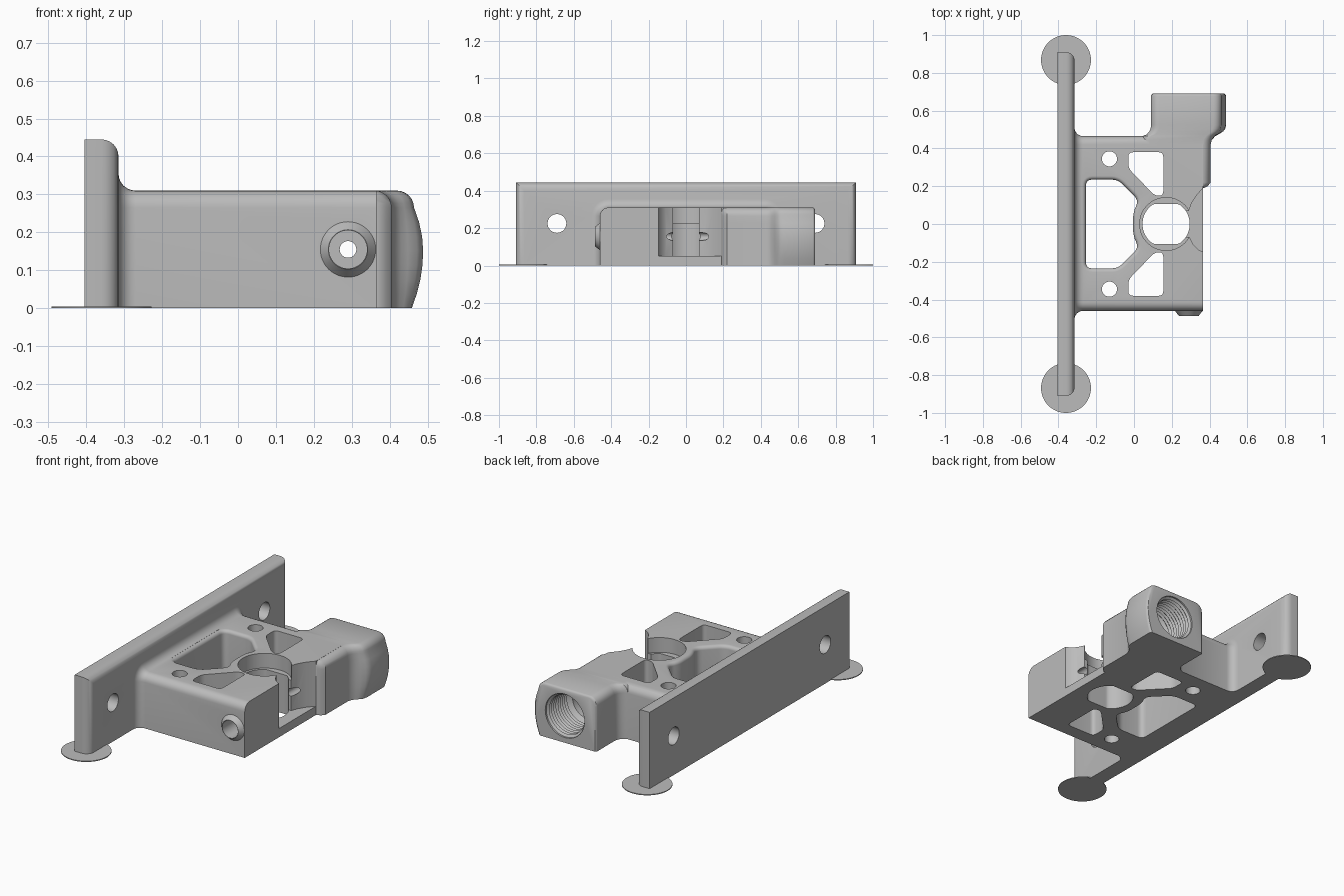
import bpy, bmesh
from math import sin, cos, pi
from mathutils import Vector

if "Cube" in bpy.data.objects:
    bpy.data.objects.remove(bpy.data.objects["Cube"], do_unlink=True)

grey = bpy.data.materials.new("plain_grey")
grey.use_nodes = True
grey.diffuse_color = (0.5, 0.5, 0.5, 1)
grey.node_tree.nodes["Principled BSDF"].inputs["Base Color"].default_value = (0.5, 0.5, 0.5, 1)

QUARTER = [pi / 2 * i / 6 for i in range(7)]


def finish(name, bm):
    bmesh.ops.recalc_face_normals(bm, faces=bm.faces)
    me = bpy.data.meshes.new(name)
    bm.to_mesh(me)
    bm.free()
    me.materials.append(grey)
    ob = bpy.data.objects.new(name, me)
    bpy.context.collection.objects.link(ob)
    return ob


def loft(name, rings):
    """Skin a row of equal-length closed rings and cap both ends."""
    bm = bmesh.new()
    rows = [[bm.verts.new(p) for p in ring] for ring in rings]
    n = len(rows[0])
    for a, b in zip(rows, rows[1:]):
        for i in range(n):
            j = (i + 1) % n
            bm.faces.new((a[i], a[j], b[j], b[i]))
    bm.faces.new(rows[0])
    bm.faces.new(rows[-1])
    return finish(name, bm)


def turned(name, profile, origin, axis, n=48):
    """Round solid: profile is (distance along axis, radius)."""
    o, ax = Vector(origin), Vector(axis)
    u = ax.orthogonal().normalized()
    v = ax.cross(u)
    return loft(name, [[o + ax * t + (u * cos(2 * pi * i / n) + v * sin(2 * pi * i / n)) * r
                        for i in range(n)] for t, r in profile])


def rounded(points, r, n=5):
    """Soften every corner of a polygon."""
    out, pts = [], [Vector(p) for p in points]
    for i, p in enumerate(pts):
        a, b = pts[i - 1] - p, pts[(i + 1) % len(pts)] - p
        a = p + a.normalized() * min(r, a.length * 0.45)
        b = p + b.normalized() * min(r, b.length * 0.45)
        for k in range(n + 1):
            t = k / n
            out.append(a * (1 - t) ** 2 + p * 2 * t * (1 - t) + b * t * t)
    return out


def grown(pts, d):
    """Offset a counter-clockwise outline outward."""
    out = []
    for i, p in enumerate(pts):
        e = pts[(i + 1) % len(pts)] - pts[i - 1]
        out.append(p + Vector((e.y, -e.x)).normalized() * d)
    return out


def prism(name, pts, levels):
    return loft(name, [[(p[0], p[1], z) for p in grown(pts, d)] for z, d in levels])


def combine(target, tool, operation):
    mod = target.modifiers.new("combine", 'BOOLEAN')
    mod.operation, mod.object, mod.solver = operation, tool, 'EXACT'
    bpy.context.view_layer.objects.active = target
    bpy.ops.object.modifier_apply(modifier=mod.name)
    bpy.data.objects.remove(tool, do_unlink=True)


# Mounting plate, rounded around its outer face
bm = bmesh.new()
bmesh.ops.create_cube(bm, size=1)
for v in bm.verts:
    v.co = (-0.36 + v.co.x * 0.09, v.co.y * 1.82, 0.2225 + v.co.z * 0.445)
rim = [e for e in bm.edges if all(v.co.x > -0.35 for v in e.verts)
       and any(v.co.z > 0.1 for v in e.verts)]
bmesh.ops.bevel(bm, geom=rim, offset=0.045, segments=6, profile=0.5, affect='EDGES')
bracket = finish("bracket", bm)


# Main body with a flared fillet where it meets the plate
def body_ring(x, d):
    w, h, r = 0.4625 + d, 0.31 + d, 0.045 + d
    side = [(x, w - r + r * cos(a), h - r + r * sin(a)) for a in QUARTER]
    arch = [(x, w, 0)] + side + [(x, -y, z) for _, y, z in reversed(side)] + [(x, -w, 0)]
    return [(px, y + 0.0025, z) for px, y, z in arch]


f = 0.045
rings = [body_ring(-0.34, f)] + [body_ring(-0.315 + f * (1 - cos(a)), f * (1 - sin(a)))
                                 for a in QUARTER] + [body_ring(0.365, 0)]
combine(bracket, loft("body", rings), 'UNION')


# Neck and threaded end block with a bulged side
def block_ring(y, xl, xr, bulge, inset=0):
    top, r = 0.31 - inset, 0.045
    pts = [(xl + r - r * cos(a), y, top - r + r * sin(a)) for a in QUARTER]
    pts += [(xr - bulge * 0.8 - r + r * sin(a), y, top - r + r * cos(a)) for a in QUARTER]
    for i in range(1, 8):
        z = (top - r) * (1 - i / 7)
        pts.append((xr - bulge * ((z - 0.15) / 0.15) ** 2 * (1 if z < 0.15 else 1.36), y, z))
    return pts + [(xl, y, 0)]


sections = [(0.19, 0.04, 0.37, 0), (0.2, 0.04, 0.39, 0), (0.22, 0.04, 0.405, 0),
            (0.42, 0.04, 0.405, 0), (0.445, 0.04, 0.412, 0), (0.465, 0.045, 0.43, 0.005),
            (0.475, 0.068, 0.448, 0.012), (0.49, 0.081, 0.472, 0.022),
            (0.505, 0.088, 0.483, 0.028), (0.525, 0.09, 0.488, 0.03), (0.678, 0.09, 0.488, 0.03),
            (0.685, 0.092, 0.485, 0.03, 0.003), (0.69, 0.098, 0.478, 0.03, 0.01)]
combine(bracket, loft("end_block", [block_ring(*s) for s in sections]), 'UNION')

# Tapered boss on the front
combine(bracket, turned("boss", [(0, 0.073), (0.03, 0.073), (0.057, 0.052)],
                        (0.29, -0.43, 0.155), (0, -1, 0)), 'UNION')

# Weight-saving windows with softened top rims
soft = [(-0.1, 0)] + [(0.29 + 0.02 * sin(a), 0.02 * (1 - cos(a))) for a in QUARTER] + [(0.4, 0.02)]
half = [(-0.255, -0.235), (-0.085, -0.235), (0.025, -0.125), (-0.005, -0.06)]
main = half + [(x, -y) for x, y in reversed(half)]
combine(bracket, prism("main_window", rounded(main, 0.035), soft), 'DIFFERENCE')
corner = [(-0.03, -0.38), (0.155, -0.38), (0.155, -0.15), (0.11, -0.15), (-0.03, -0.295)]
mirrored = [(x, -y) for x, y in reversed(corner)]
for pts in (corner, mirrored):
    combine(bracket, prism("corner_window", rounded(pts, 0.025), [(-0.1, 0), (0.4, 0)]), 'DIFFERENCE')

# Central bore: flat-sided below, round counterbore above
oval = [Vector((0.17 + 0.125 * cos(t), max(-0.105, min(0.105, 0.125 * sin(t)))))
        for t in (2 * pi * i / 64 for i in range(64))]
combine(bracket, prism("bore", oval, [(-0.1, 0), (0.25, 0)]), 'DIFFERENCE')
combine(bracket, turned("counterbore", [(0, 0.14), (0.2, 0.14)], (0.17, 0, 0.225), (0, 0, 1)),
        'DIFFERENCE')

# Flared side opening that leaves a low sill
mouth = [(0.2, -0.07), (0.295, -0.07), (0.315, -0.11), (0.34, -0.135), (0.38, -0.155), (0.5, -0.155),
         (0.5, 0.19), (0.365, 0.19), (0.33, 0.15), (0.305, 0.11), (0.29, 0.07), (0.2, 0.07)]
combine(bracket, prism("side_opening", [Vector(p) for p in mouth], [(0.05, 0), (0.5, 0)]),
        'DIFFERENCE')

# Bolt holes through the body and the plate
for s in (-1, 1):
    combine(bracket, turned("bolt_hole", [(0, 0.04), (0.6, 0.04)],
                            (-0.13, s * 0.345, -0.1), (0, 0, 1)), 'DIFFERENCE')
    combine(bracket, turned("plate_hole", [(0, 0.05), (0.3, 0.05)],
                            (-0.5, s * 0.69, 0.225), (1, 0, 0)), 'DIFFERENCE')

# Threaded socket at the back, narrowing inward
thread = [(-0.05, 0.125), (0.01, 0.125)]
for i in range(9):
    thread += [(0.02 + i * 0.02, 0.112), (0.03 + i * 0.02, 0.122)]
thread += [(0.21, 0.098), (0.36, 0.098)]
combine(bracket, turned("socket", thread, (0.29, 0.69, 0.155), (0, -1, 0)), 'DIFFERENCE')

# Front socket and the fine channel running through to the bore
combine(bracket, turned("front_socket", [(0, 0.05), (0.3, 0.05)],
                        (0.29, -0.5, 0.155), (0, 1, 0)), 'DIFFERENCE')
combine(bracket, turned("channel", [(0, 0.022), (0.7, 0.022)],
                        (0.29, -0.3, 0.155), (0, 1, 0), 24), 'DIFFERENCE')

# Thin round feet under the plate ends
feet = [turned(name, [(0, 0.132), (0.005, 0.132)], (-0.36, y, 0), (0, 0, 1), 64)
        for name, y in (("front_foot", -0.868), ("back_foot", 0.868))]

bpy.ops.object.select_all(action='DESELECT')
for ob in [bracket] + feet:
    ob.select_set(True)
bpy.context.view_layer.objects.active = bracket
bpy.ops.object.shade_smooth_by_angle(angle=0.6)
